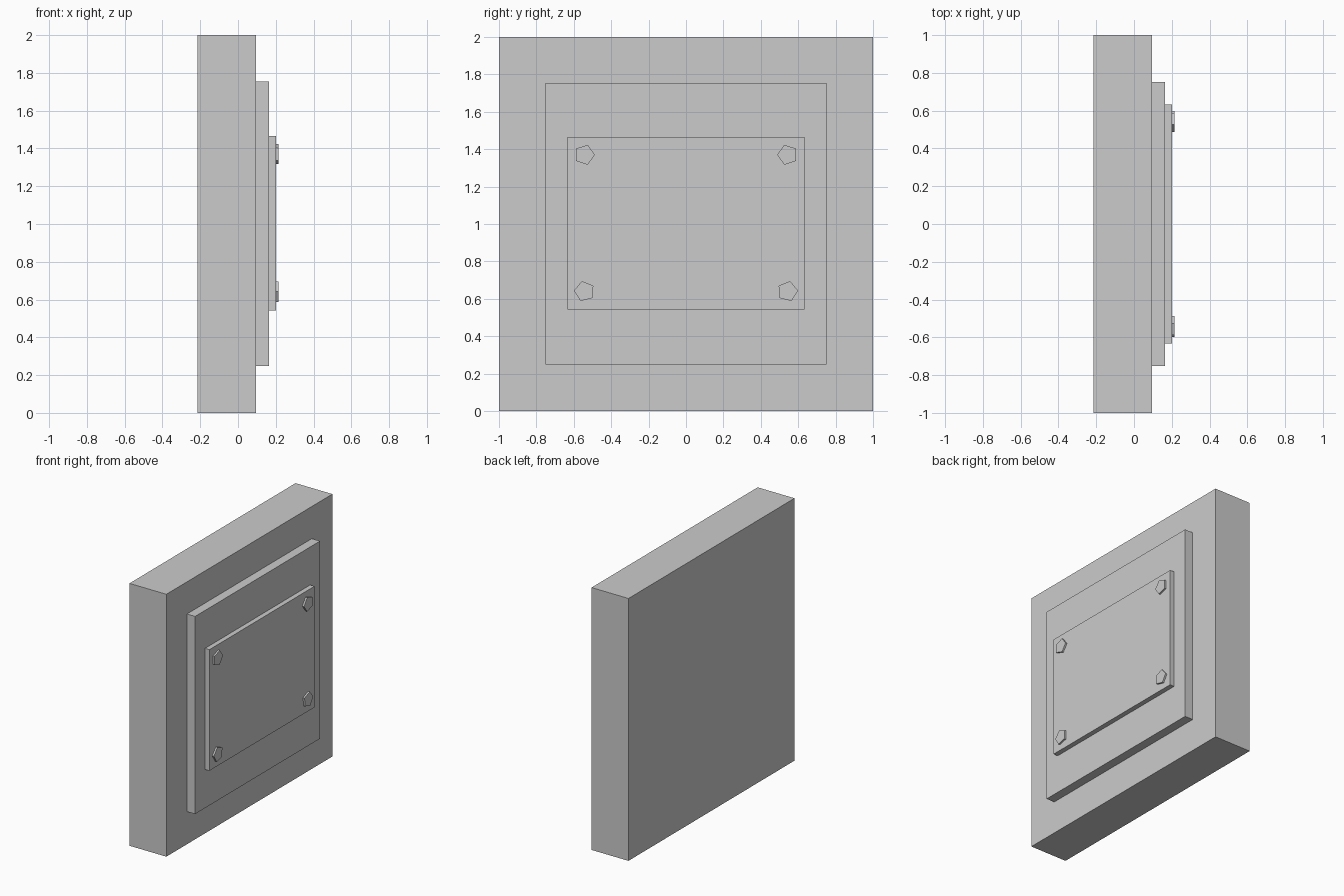
import bpy
from math import radians, cos, sin

if "Cube" in bpy.data.objects:
    bpy.data.objects.remove(bpy.data.objects["Cube"])


def prism(name, profile, x0, x1):
    """Extrude a counter-clockwise (y, z) profile along x."""
    n = len(profile)
    verts = [(x, y, z) for x in (x0, x1) for y, z in profile]
    faces = [tuple(reversed(range(n))), tuple(range(n, 2 * n))]
    faces += [(i, (i + 1) % n, n + (i + 1) % n, n + i) for i in range(n)]
    mesh = bpy.data.meshes.new(name)
    mesh.from_pydata(verts, [], faces)
    obj = bpy.data.objects.new(name, mesh)
    bpy.context.collection.objects.link(obj)
    return obj


def slab(name, half_y, z0, z1, x0, x1):
    return prism(name, [(-half_y, z0), (half_y, z0), (half_y, z1), (-half_y, z1)], x0, x1)


# Stepped layers: wall block, raised panel, cover plate
slab("wall_block", 1.0, 0.0, 2.0, -0.215, 0.096)
slab("raised_panel", 0.752, 0.249, 1.755, 0.096, 0.165)
slab("cover_plate", 0.633, 0.543, 1.466, 0.165, 0.202)

# Five-sided bolts in the plate corners, mirrored left to right
for row, z, turn in (("upper", 1.37, 0), ("lower", 0.64, 176)):
    for side, sign in (("left", -1), ("right", 1)):
        pts = []
        for i in range(5):
            a = radians(turn + 72 * i)
            pts.append((sign * (0.543 - 0.056 * cos(a)), z + 0.056 * sin(a)))
        if sign > 0:
            pts.reverse()
        prism(f"{row}_{side}_bolt", pts, 0.202, 0.215)
